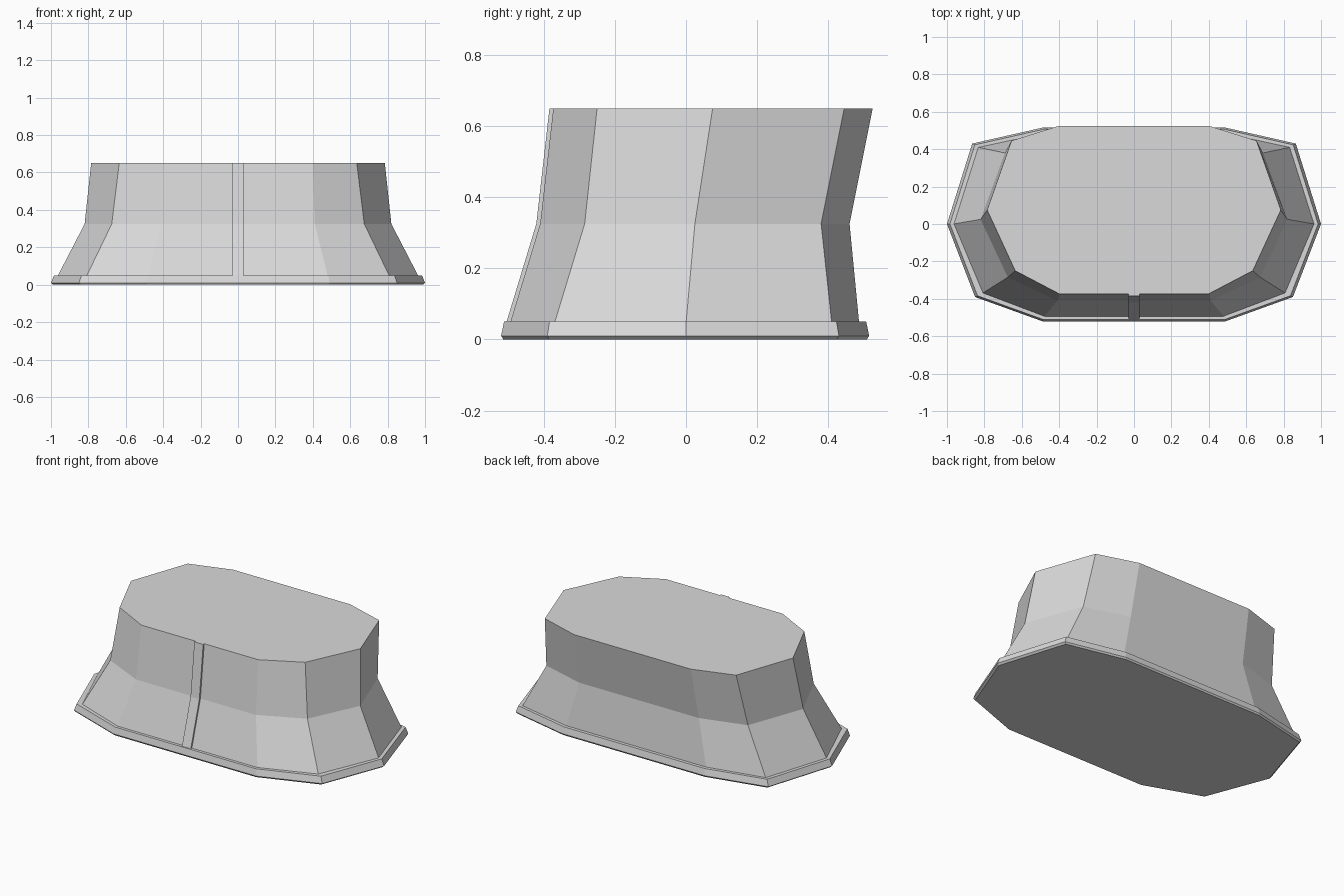
import bpy
import bmesh

cube = bpy.data.objects.get("Cube")
if cube:
    bpy.data.objects.remove(cube, do_unlink=True)

grey = bpy.data.materials.new("light grey")
grey.use_nodes = True
grey.diffuse_color = (0.7, 0.7, 0.7, 1)
for node in grey.node_tree.nodes:
    if node.type == 'BSDF_PRINCIPLED':
        node.inputs["Base Color"].default_value = grey.diffuse_color


def mirrored_ring(half):
    """Close a right-hand outline (front to back) with its mirror image."""
    return half + [(-x, y) for x, y in reversed(half)]


def loft(name, sections):
    """Skin a stack of (height, outline) sections and cap both ends."""
    bm = bmesh.new()
    rings = [[bm.verts.new((x, y, z)) for x, y in outline]
             for z, outline in sections]
    for low, high in zip(rings, rings[1:]):
        count = len(low)
        for i in range(count):
            j = (i + 1) % count
            bm.faces.new((low[i], low[j], high[j], high[i]))
    bm.faces.new(list(reversed(rings[0])))
    bm.faces.new(rings[-1])
    bmesh.ops.recalc_face_normals(bm, faces=bm.faces)
    mesh = bpy.data.meshes.new(name)
    bm.to_mesh(mesh)
    bm.free()
    mesh.materials.append(grey)
    obj = bpy.data.objects.new(name, mesh)
    bpy.context.collection.objects.link(obj)
    return obj


# Base plate: one ten-sided outline, undercut below and tapered above
base_half = [(0.49, -0.52), (0.85, -0.39), (1.0, 0.0), (0.865, 0.43), (0.49, 0.515)]
base_levels = [(0.0, 0.988), (0.01, 1.0), (0.05, 0.984)]
loft("base_plate", [
    (z, mirrored_ring([(x * s, y * s) for x, y in base_half]))
    for z, s in base_levels])

# Waisted body: flared foot, waist and backward-leaning top
body_levels = [
    (0.045, [(0.48, -0.495), (0.81, -0.37), (0.965, 0.0), (0.835, 0.41), (0.48, 0.487)]),
    (0.325, [(0.41, -0.41), (0.675, -0.285), (0.82, 0.025), (0.69, 0.38), (0.41, 0.46)]),
    (0.65, [(0.40, -0.373), (0.635, -0.25), (0.785, 0.075), (0.655, 0.445), (0.40, 0.525)]),
]
loft("body", [(z, mirrored_ring(half)) for z, half in body_levels])

# Narrow raised strip following the middle of the front
loft("front_strip", [
    (z, mirrored_ring([(0.03, half[0][1] - 0.011), (0.03, half[0][1] + 0.02)]))
    for z, half in body_levels])
